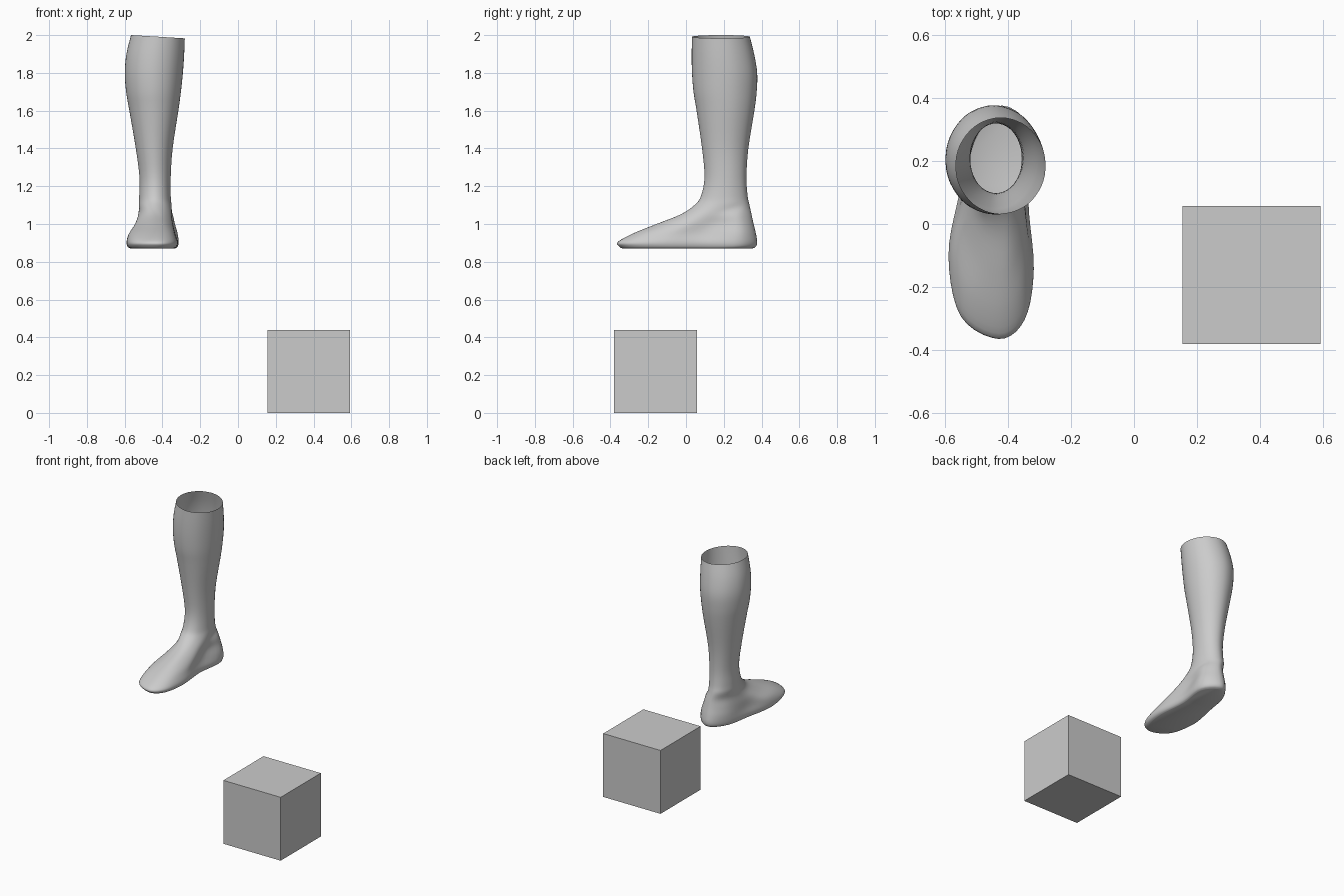
import bpy, math
from mathutils import Vector

if "Cube" in bpy.data.objects:
    bpy.data.objects.remove(bpy.data.objects["Cube"])

SUB_LOOP, SUB_Z = 5, 4


def catmull(a, b, c, d, t):
    return 0.5 * (2 * b + (c - a) * t + (2 * a - 5 * b + 4 * c - d) * t * t
                  + (3 * b - a - 3 * c + d) * t ** 3)


def foot_loop(z, flat):
    # control points run front, left, back, right
    return [Vector((flat[i], flat[i + 1], z)) for i in range(0, len(flat), 2)]


def leg_loop(z, x0, x1, y0, y1):
    pts = []
    for i in range(10):
        a = math.radians(-90 - 36 * i)
        x = (x0 + x1) / 2 + (x1 - x0) / 2 * math.cos(a) * 1.015
        y = (y0 + y1) / 2 + (y1 - y0) / 2 * math.sin(a)
        tilt = max(0, z - 1.6) / 0.4 * 0.017 * (x + 0.565) / 0.28
        pts.append(Vector((x, y, z - tilt)))
    return pts


def shrink(loop, z, sx, sy):
    return [Vector((-0.445 + (p.x + 0.445) * sx, 0.01 + (p.y - 0.01) * sy, z)) for p in loop]


# Foot outlines from the sole upwards
base = foot_loop(0.905, [-.43, -.361, -.55, -.29, -.590, -.10, -.555, .10, -.515, .28,
                         -.42, .377, -.318, .285, -.336, .08, -.319, -.14, -.348, -.30])
keys = [shrink(base, 0.87, .86, .93), shrink(base, 0.88, .96, .98), base,
        foot_loop(0.95, [-.43, -.28, -.53, -.22, -.577, -.07, -.547, .10, -.515, .28,
                         -.42, .370, -.322, .285, -.347, .10, -.333, -.09, -.36, -.23]),
        foot_loop(1.00, [-.42, -.156, -.485, -.12, -.540, .0, -.540, .12, -.508, .28,
                         -.42, .358, -.337, .285, -.352, .14, -.345, .0, -.375, -.115]),
        foot_loop(1.05, [-.42, -.030, -.468, -.01, -.510, .06, -.528, .16, -.500, .28,
                         -.425, .347, -.352, .285, -.349, .17, -.355, .07, -.385, -.005])]

# Ankle and calf sections: height, x range, y range
for row in [(1.10, -.524, -.353, .045, .336), (1.15, -.522, -.357, .080, .326),
            (1.25, -.521, -.357, .098, .320), (1.40, -.540, -.347, .085, .330),
            (1.60, -.574, -.317, .056, .362), (1.70, -.591, -.304, .040, .374),
            (1.80, -.598, -.294, .032, .377), (1.90, -.589, -.287, .030, .362),
            (2.00, -.565, -.283, .032, .338)]:
    keys.append(leg_loop(*row))

# Smooth between outlines, then around each outline
rings = []
n = len(keys)
for k in range(n - 1):
    four = [keys[max(0, min(n - 1, k + o))] for o in (-1, 0, 1, 2)]
    for s in range(SUB_Z + (k == n - 2)):
        rings.append([catmull(*[q[i] for q in four], s / SUB_Z) for i in range(10)])
verts = []
for r in rings:
    for i in range(10):
        for s in range(SUB_LOOP):
            verts.append(catmull(r[i - 1], r[i], r[(i + 1) % 10], r[(i + 2) % 10], s / SUB_LOOP))

# Open-topped lower leg with a closed sole
m = 10 * SUB_LOOP
faces = [list(range(m))]
for j in range(len(rings) - 1):
    for i in range(m):
        i2 = (i + 1) % m
        faces.append([j * m + i, (j + 1) * m + i, (j + 1) * m + i2, j * m + i2])
mesh = bpy.data.meshes.new("lower_leg")
mesh.from_pydata([tuple(v) for v in verts], [], faces)
leg = bpy.data.objects.new("lower_leg", mesh)
bpy.context.collection.objects.link(leg)
mesh.shade_smooth()

# Plain cube
bpy.ops.mesh.primitive_cube_add(size=0.438, location=(0.374, -0.162, 0.219))
bpy.context.object.name = "cube_block"
